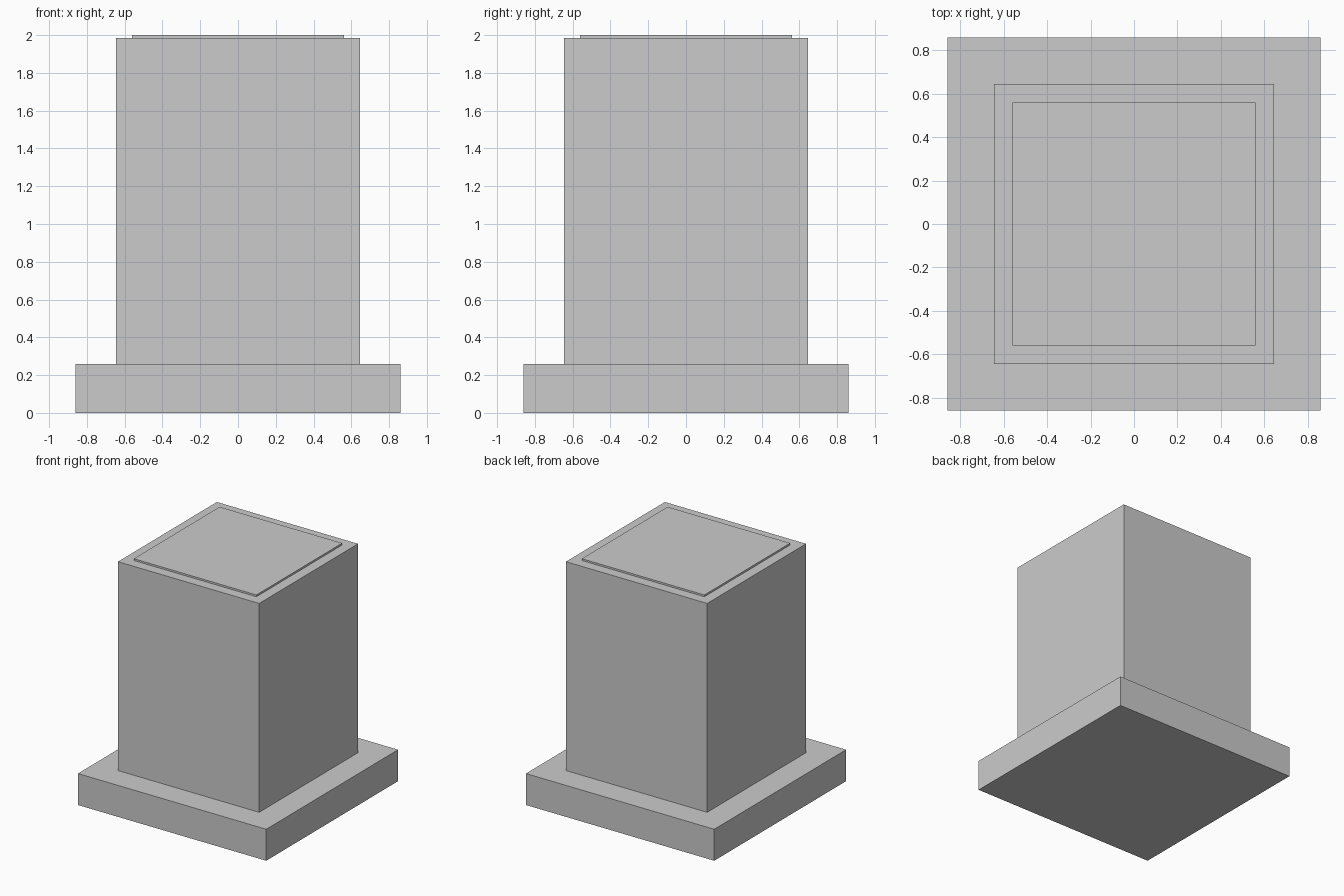
import bpy

if "Cube" in bpy.data.objects:
    bpy.data.objects.remove(bpy.data.objects["Cube"])


def box(name, half_width, z_low, z_high):
    """Square block centred on the z axis."""
    bpy.ops.mesh.primitive_cube_add(size=1, location=(0, 0, (z_low + z_high) / 2))
    obj = bpy.context.object
    obj.name = name
    obj.scale = (2 * half_width, 2 * half_width, z_high - z_low)
    bpy.ops.object.transform_apply(location=False, rotation=False, scale=True)
    return obj


# Wide plinth, tall body and thin raised top panel, stacked
box("base_plinth", 0.86, 0.0, 0.26)
box("pedestal_body", 0.645, 0.26, 1.985)
box("top_panel", 0.56, 1.985, 2.0)
